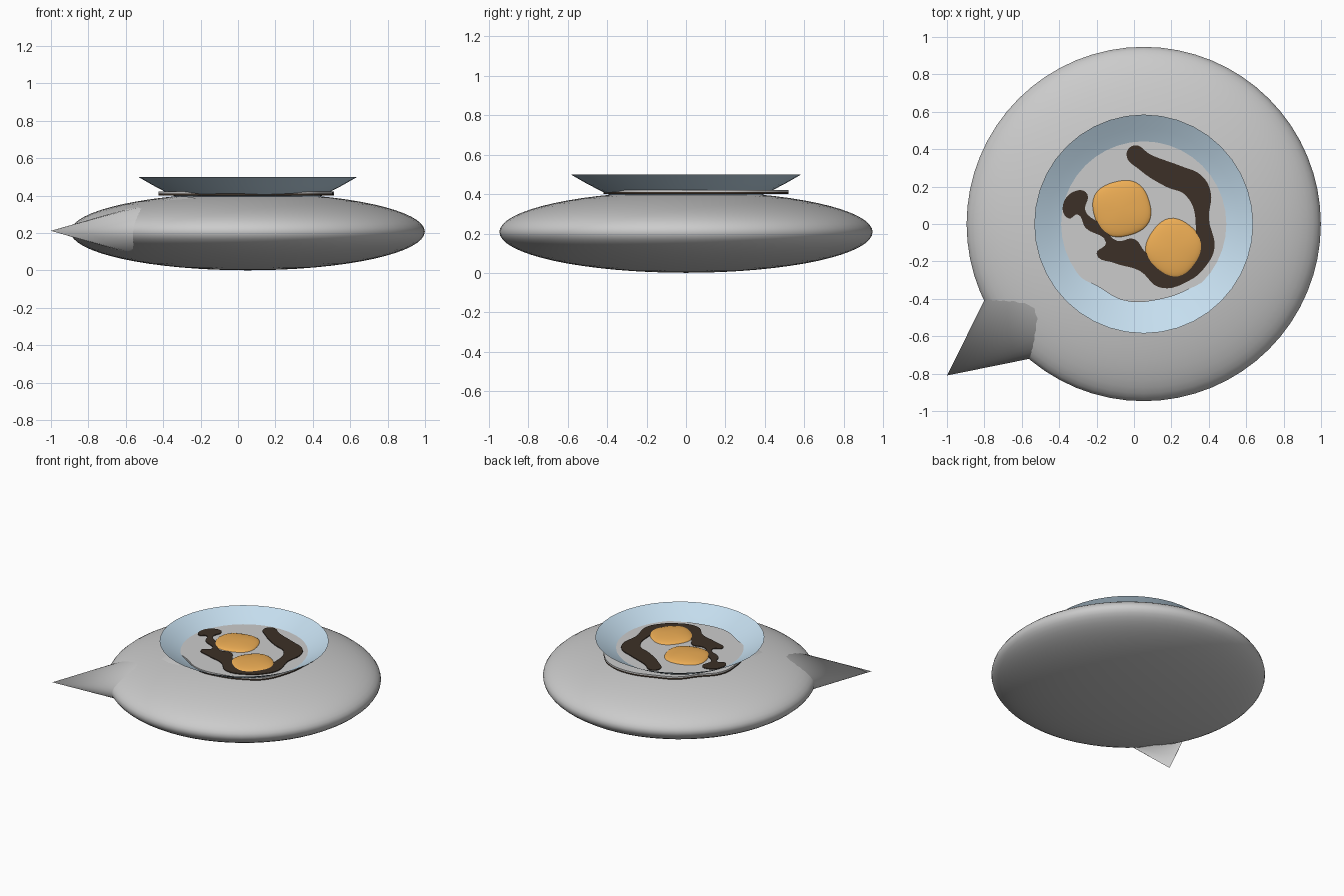
import bpy, bmesh, math

if "Cube" in bpy.data.objects:
    bpy.data.objects.remove(bpy.data.objects["Cube"])

CX = 0.052          # centre of the round body in x


def material(name, rgb):
    m = bpy.data.materials.new(name)
    m.diffuse_color = (*rgb, 1)
    m.use_nodes = True
    m.node_tree.nodes["Principled BSDF"].inputs["Base Color"].default_value = m.diffuse_color
    return m


blue = material("pale_blue", (0.56, 0.73, 0.86))
brown = material("dark_brown", (0.045, 0.03, 0.02))
orange = material("orange", (0.85, 0.42, 0.09))


def finish(obj, name, mat=None, angle=40):
    obj.name = name
    if mat:
        obj.data.materials.append(mat)
    bpy.ops.object.select_all(action='DESELECT')
    obj.select_set(True)
    bpy.context.view_layer.objects.active = obj
    bpy.ops.object.shade_smooth_by_angle(angle=math.radians(angle))
    return obj


def slab(name, outline, z0, z1, mat=None):
    """Flat piece with a soft wavy outline."""
    cu = bpy.data.curves.new(name, 'CURVE')
    cu.dimensions = '2D'
    cu.fill_mode = 'BOTH'
    cu.extrude = (z1 - z0) / 2
    cu.resolution_u = 5
    sp = cu.splines.new('BEZIER')
    sp.bezier_points.add(len(outline) - 1)
    for p, (x, y) in zip(sp.bezier_points, outline):
        p.co = (x, y, 0)
        p.handle_left_type = p.handle_right_type = 'AUTO'
    sp.use_cyclic_u = True
    obj = bpy.data.objects.new(name, cu)
    bpy.context.collection.objects.link(obj)
    obj.location.z = (z0 + z1) / 2
    bpy.ops.object.select_all(action='DESELECT')
    obj.select_set(True)
    bpy.context.view_layer.objects.active = obj
    bpy.ops.object.convert(target='MESH')
    return finish(bpy.context.object, name, mat)


def ellipsoid(name, loc, scale, mat=None, wobble=0.0, phase=0.0, seg=64):
    bpy.ops.mesh.primitive_uv_sphere_add(segments=seg, ring_count=seg // 2, location=loc)
    obj = bpy.context.object
    for v in obj.data.vertices:
        a = math.atan2(v.co.y, v.co.x)
        k = 1 + wobble * math.sin(4 * a + phase)
        v.co = (v.co.x * k * scale[0], v.co.y * k * scale[1], v.co.z * scale[2])
    return finish(obj, name, mat)


# flattened round body
ellipsoid("body", (CX, 0, 0.208), (0.947, 0.947, 0.207))

# flattened pointed spike, apex outside, base buried in the body
length, heading = 0.87, math.radians(37.5)
bm = bmesh.new()
bmesh.ops.create_cone(bm, cap_ends=True, segments=32, radius1=0, radius2=1, depth=1)
bmesh.ops.remove_doubles(bm, verts=bm.verts, dist=1e-5)
for v in bm.verts:
    x, y, t = v.co.x * 0.425, v.co.y * 0.185, (v.co.z + 0.5) * length
    v.co = (-1 + t * math.cos(heading) - x * math.sin(heading),
            -0.81 + t * math.sin(heading) + x * math.cos(heading), 0.212 + y)
bmesh.ops.recalc_face_normals(bm, faces=bm.faces)
me = bpy.data.meshes.new("spike")
bm.to_mesh(me)
bm.free()
spike = bpy.data.objects.new("spike", me)
bpy.context.collection.objects.link(spike)
finish(spike, "spike")

# flared dish rim, an open lathe surface
profile = [(0.38, 0.392), (0.44, 0.42), (0.51, 0.457), (0.585, 0.50)]
n = 40
verts = [(CX + r * math.cos(2 * math.pi * i / n), r * math.sin(2 * math.pi * i / n), z)
         for r, z in profile for i in range(n)]
faces = [(j * n + i, j * n + (i + 1) % n, (j + 1) * n + (i + 1) % n, (j + 1) * n + i)
         for j in range(len(profile) - 1) for i in range(n)]
me = bpy.data.meshes.new("dish_rim")
me.from_pydata(verts, [], faces)
dish = bpy.data.objects.new("dish_rim", me)
bpy.context.collection.objects.link(dish)
finish(dish, "dish_rim", blue)

# egg white with a browned underside
white = [(0.51, 0.08), (0.50, 0.26), (0.42, 0.39), (0.30, 0.49), (0.12, 0.52),
         (-0.06, 0.47), (-0.21, 0.40), (-0.30, 0.29), (-0.41, 0.16), (-0.42, 0.0),
         (-0.38, -0.15), (-0.29, -0.28), (-0.20, -0.33), (-0.05, -0.41),
         (0.15, -0.40), (0.30, -0.345), (0.40, -0.28), (0.48, -0.12)]
slab("egg_underside", white, 0.400, 0.411, brown)
slab("egg_white", white, 0.411, 0.421)

# bacon strips, joined below the yolks
bacon = [(-0.04, 0.37), (0.0, 0.42), (0.09, 0.37), (0.25, 0.31), (0.36, 0.26),
         (0.41, 0.17), (0.40, 0.03), (0.43, -0.13), (0.38, -0.23), (0.30, -0.30),
         (0.14, -0.34), (0.03, -0.25), (-0.10, -0.21), (-0.20, -0.16), (-0.15, -0.10),
         (-0.26, -0.02), (-0.30, 0.05), (-0.35, 0.03), (-0.38, 0.10), (-0.30, 0.18),
         (-0.25, 0.16), (-0.26, 0.07), (-0.18, 0.0), (-0.09, -0.09), (0.0, -0.08),
         (0.06, -0.15), (0.15, -0.22), (0.28, -0.20), (0.33, 0.0), (0.28, 0.15),
         (0.17, 0.20), (0.03, 0.29)]
slab("bacon", bacon, 0.419, 0.427, brown)

# yolks
for name, x, y, rx, ry, ph in (("yolk_left", -0.065, 0.082, 0.158, 0.153, 3.6),
                               ("yolk_right", 0.213, -0.128, 0.148, 0.155, 1.0)):
    ellipsoid(name, (x, y, 0.42), (rx, ry, 0.025), orange, 0.035, ph, 40)
